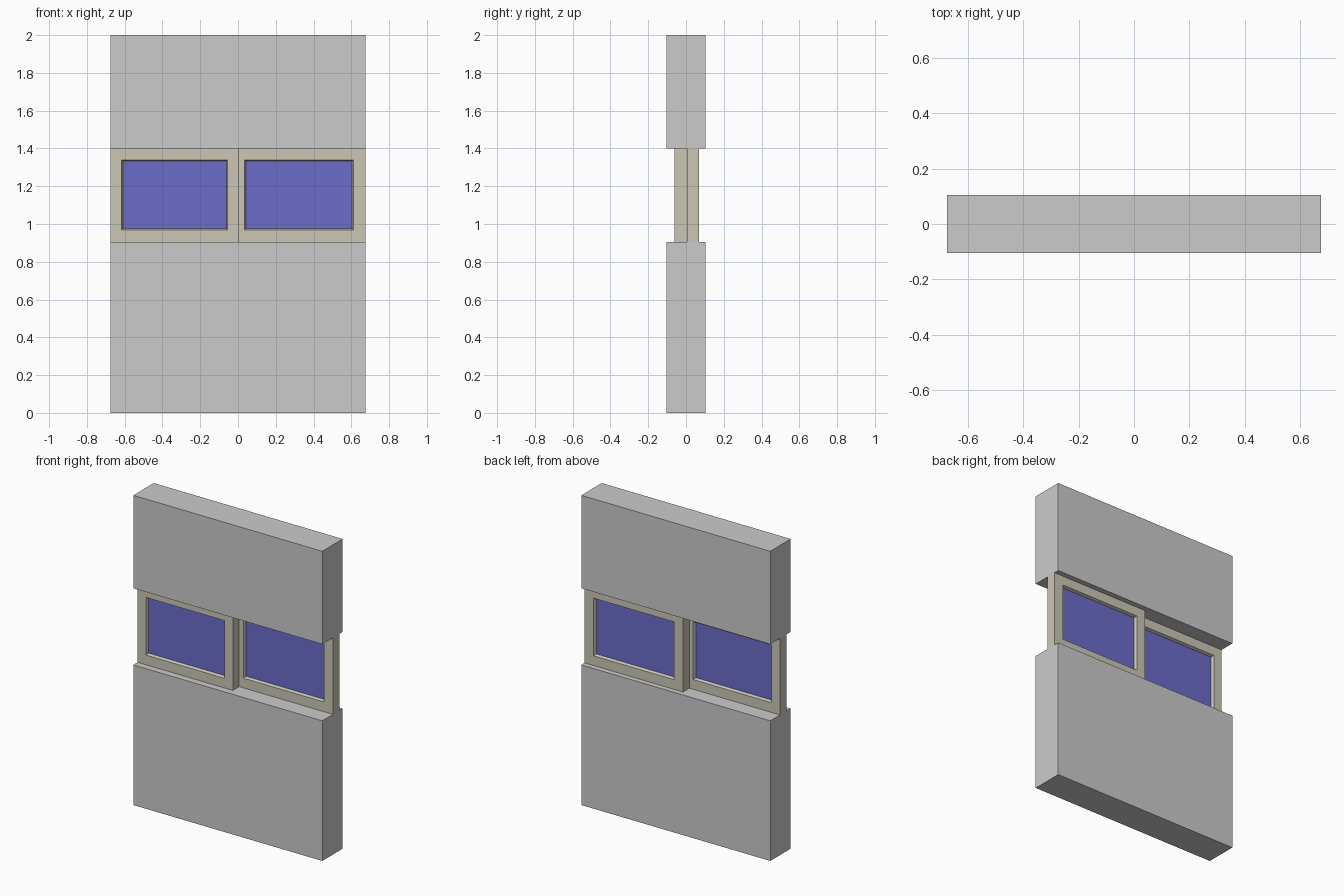
import bpy, bmesh

if "Cube" in bpy.data.objects:
    bpy.data.objects.remove(bpy.data.objects["Cube"])


def material(name, rgb):
    m = bpy.data.materials.new(name)
    m.diffuse_color = (*rgb, 1)
    m.use_nodes = True
    m.node_tree.nodes["Principled BSDF"].inputs["Base Color"].default_value = m.diffuse_color
    return m


WALL = material("wall_grey", (0.6, 0.6, 0.6))
FRAME = material("frame_beige", (0.60, 0.565, 0.46))
GLASS = material("glass_blue", (0.153, 0.15, 0.6))


def finish(name, bm, mat):
    bmesh.ops.recalc_face_normals(bm, faces=bm.faces)
    me = bpy.data.meshes.new(name)
    bm.to_mesh(me)
    bm.free()
    me.materials.append(mat)
    ob = bpy.data.objects.new(name, me)
    bpy.context.collection.objects.link(ob)
    return ob


def box(name, x0, x1, y0, y1, z0, z1, mat):
    bm = bmesh.new()
    bmesh.ops.create_cube(bm, size=1)
    for v in bm.verts:
        v.co.x = x0 + (v.co.x + 0.5) * (x1 - x0)
        v.co.y = y0 + (v.co.y + 0.5) * (y1 - y0)
        v.co.z = z0 + (v.co.z + 0.5) * (z1 - z0)
    return finish(name, bm, mat)


def sash(name, x0, x1, open_x0, open_x1, y0, y1):
    """Rectangular frame with chamfered opening on both sides, plus a pane."""
    z0, z1, oz0, oz1 = 0.905, 1.40, 0.968, 1.34
    depth, lip = 0.018, 0.007
    outer = (x0, x1, z0, z1)
    opening = (open_x0, open_x1, oz0, oz1)
    inner = (open_x0 + lip, open_x1 - lip, oz0 + lip, oz1 - lip)
    profile = [(outer, y0), (opening, y0), (inner, y0 + depth),
               (inner, y1 - depth), (opening, y1), (outer, y1)]
    bm = bmesh.new()
    rings = []
    for (a, b, c, d), y in profile:
        rings.append([bm.verts.new((x, y, z))
                      for x, z in ((a, c), (b, c), (b, d), (a, d))])
    for i, ring in enumerate(rings):
        nxt = rings[(i + 1) % len(rings)]
        for j in range(4):
            k = (j + 1) % 4
            bm.faces.new((ring[j], ring[k], nxt[k], nxt[j]))
    finish(name + "_frame", bm, FRAME)
    # pane fills the narrow throat of the frame
    a, b, c, d = inner
    box(name + "_glass", a, b, y0 + depth, y1 - depth, c, d, GLASS)


# wall below and above the window
box("lower_wall", -0.675, 0.675, -0.104, 0.104, 0, 0.905, WALL)
box("upper_wall", -0.675, 0.675, -0.104, 0.104, 1.40, 2.0, WALL)

# two sliding sashes, overlapping at the middle
sash("front_sash", -0.675, 0.005, -0.616, -0.055, -0.06, 0.005)
sash("rear_sash", -0.027, 0.675, 0.035, 0.611, 0.005, 0.07)
